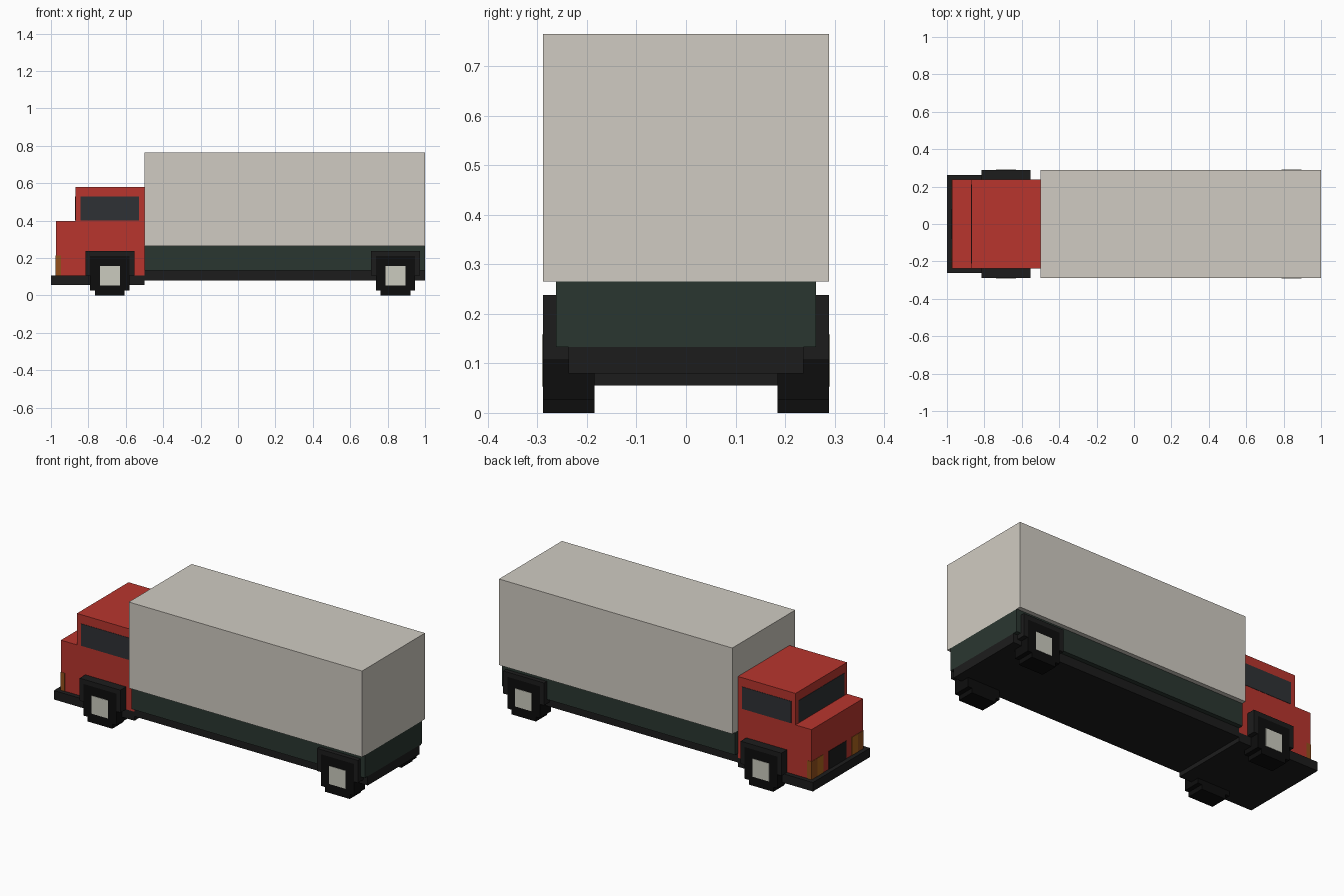
import bpy, bmesh

if "Cube" in bpy.data.objects:
    bpy.data.objects.remove(bpy.data.objects["Cube"])


def material(name, color):
    m = bpy.data.materials.new(name)
    m.diffuse_color = (*color, 1)
    m.use_nodes = True
    m.node_tree.nodes["Principled BSDF"].inputs["Base Color"].default_value = m.diffuse_color
    return m


RED = material("red_paint", (0.48, 0.036, 0.027))
CREAM = material("cream_panel", (0.63, 0.60, 0.54))
GREEN = material("dark_green", (0.023, 0.037, 0.030))
BLACK = material("black_trim", (0.012, 0.012, 0.012))
RUBBER = material("rubber", (0.004, 0.004, 0.004))
GLASS = material("glass", (0.028, 0.031, 0.035))
AMBER = material("amber", (0.42, 0.13, 0.012))
DARK_AMBER = material("dark_amber", (0.30, 0.08, 0.012))
HUB = material("hub", (0.60, 0.60, 0.52))


def prism(name, profile, y0, y1, mat):
    """Extrude an x-z profile from y0 to y1."""
    bm = bmesh.new()
    face = bm.faces.new([bm.verts.new((x, y0, z)) for x, z in profile])
    ext = bmesh.ops.extrude_face_region(bm, geom=[face])
    verts = [v for v in ext["geom"] if isinstance(v, bmesh.types.BMVert)]
    bmesh.ops.translate(bm, vec=(0, y1 - y0, 0), verts=verts)
    bmesh.ops.recalc_face_normals(bm, faces=bm.faces)
    me = bpy.data.meshes.new(name)
    bm.to_mesh(me)
    bm.free()
    me.materials.append(mat)
    ob = bpy.data.objects.new(name, me)
    bpy.context.collection.objects.link(ob)
    return ob


def box(name, x0, x1, y0, y1, z0, z1, mat):
    return prism(name, [(x0, z0), (x1, z0), (x1, z1), (x0, z1)], y0, y1, mat)


E = 0.002  # how far surface panels stand proud

# Cargo body and frame
box("cargo_box", -0.5, 1.0, -0.289, 0.289, 0.265, 0.765, CREAM)
box("cargo_base", -0.5, 1.0, -0.263, 0.263, 0.133, 0.265, GREEN)
box("chassis", -0.5, 1.0, -0.237, 0.237, 0.08, 0.133, BLACK)

# Cab with stepped hood, its floor and the bumper
prism("cab", [(-0.973, 0.107), (-0.5, 0.107), (-0.5, 0.58), (-0.87, 0.58),
              (-0.87, 0.397), (-0.973, 0.397)], -0.237, 0.237, RED)
box("cab_floor", -0.8, -0.5, -0.237, 0.237, 0.055, 0.107, BLACK)
box("bumper", -1.0, -0.8, -0.263, 0.263, 0.055, 0.107, BLACK)

# Windshield and grille
box("windshield", -0.87 - E, -0.86, -0.21, 0.21, 0.40, 0.528, GLASS)
box("grille", -0.973 - E, -0.96, -0.08, 0.08, 0.107, 0.212, BLACK)

for s, side in ((-1, "right"), (1, "left")):
    # Side windows and headlights
    box("side_window_" + side, -0.843, -0.528, s * 0.22, s * (0.237 + E), 0.40, 0.528, GLASS)
    box("turn_light_" + side, -0.973 - E, -0.947, s * 0.185, s * (0.237 + E), 0.107, 0.212, DARK_AMBER)
    box("headlight_" + side, -0.973 - E, -0.96, s * 0.132, s * 0.185, 0.107, 0.212, AMBER)

    for cx, end in ((-0.685, "front"), (0.842, "rear")):
        tag = end + "_" + side
        # Fender arch over the wheel
        prism("fender_" + tag,
              [(cx - 0.131, 0.107), (cx - 0.105, 0.107), (cx - 0.105, 0.211),
               (cx + 0.105, 0.211), (cx + 0.105, 0.107), (cx + 0.131, 0.107),
               (cx + 0.131, 0.238), (cx - 0.131, 0.238)],
              s * 0.185, s * 0.289, BLACK)
        # Blocky tire with notched lower corners
        prism("tire_" + tag,
              [(cx - 0.079, 0), (cx + 0.079, 0), (cx + 0.079, 0.027),
               (cx + 0.105, 0.027), (cx + 0.105, 0.211), (cx - 0.105, 0.211),
               (cx - 0.105, 0.027), (cx - 0.079, 0.027)],
              s * 0.185, s * 0.289, RUBBER)
        # Square hub cap
        box("hub_" + tag, cx - 0.053, cx + 0.053, s * 0.27, s * (0.289 + E), 0.053, 0.158, HUB)
